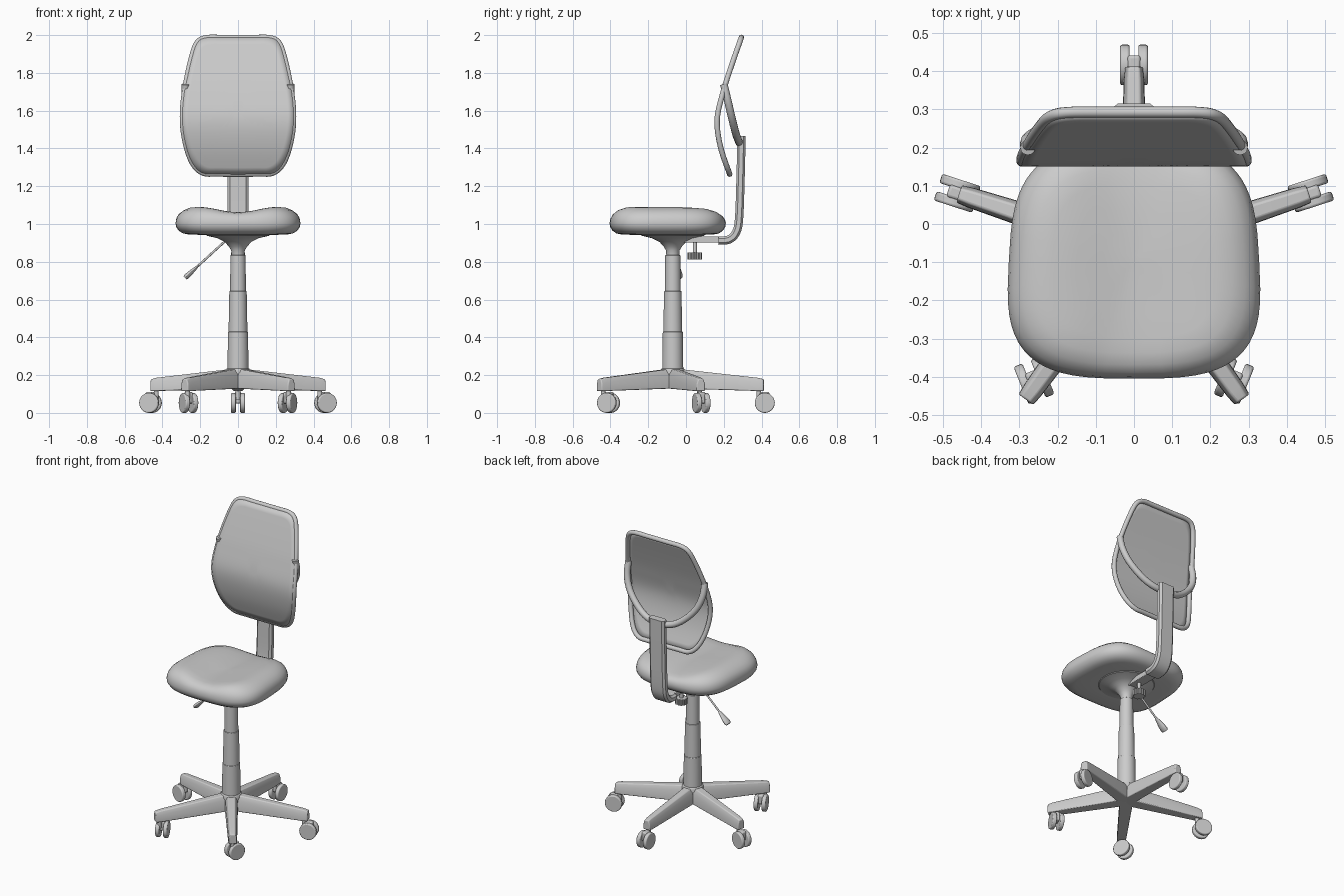
import bpy, bmesh, math
from mathutils import Vector, Matrix

if "Cube" in bpy.data.objects:
    bpy.data.objects.remove(bpy.data.objects["Cube"], do_unlink=True)

grey = bpy.data.materials.new("plain grey")
grey.use_nodes = True
grey.diffuse_color = (0.6, 0.6, 0.6, 1)
grey.node_tree.nodes["Principled BSDF"].inputs["Base Color"].default_value = (0.6, 0.6, 0.6, 1)
COL_Y = -0.07  # column axis


def finish(name, bm, bevel=0.0, angle=35):
    bmesh.ops.recalc_face_normals(bm, faces=bm.faces[:])
    me = bpy.data.meshes.new(name)
    bm.to_mesh(me)
    bm.free()
    me.materials.append(grey)
    ob = bpy.data.objects.new(name, me)
    bpy.context.collection.objects.link(ob)
    if bevel:
        mod = ob.modifiers.new("bevel", 'BEVEL')
        mod.width, mod.segments, mod.limit_method = bevel, 3, 'ANGLE'
    bpy.ops.object.select_all(action='DESELECT')
    bpy.context.view_layer.objects.active = ob
    ob.select_set(True)
    bpy.ops.object.shade_smooth_by_angle(angle=math.radians(angle))
    return ob


def loft(name, rings, bevel=0.0, angle=35):
    """Skin a list of equal closed rings and cap both ends."""
    bm = bmesh.new()
    vs = [[bm.verts.new(p) for p in r] for r in rings]
    n = len(rings[0])
    for a, b in zip(vs, vs[1:]):
        for i in range(n):
            j = (i + 1) % n
            bm.faces.new((a[i], a[j], b[j], b[i]))
    bm.faces.new(vs[0])
    bm.faces.new(vs[-1])
    return finish(name, bm, bevel, angle)


def lathe(name, profile, x=0, y=COL_Y, n=32, bevel=0.0):
    rings = [[(x + r * math.cos(i * math.tau / n), y + r * math.sin(i * math.tau / n), z)
              for i in range(n)] for r, z in profile]
    return loft(name, rings, bevel)


def box(name, centre, size, bevel=0.0, rot=0.0):
    bm = bmesh.new()
    m = Matrix.Translation(centre) @ Matrix.Rotation(rot, 4, 'Z') @ Matrix.Diagonal((*size, 1))
    bmesh.ops.create_cube(bm, size=1, matrix=m)
    return finish(name, bm, bevel)


def spline(pts, closed=False, n=6):
    """Smooth path through the points."""
    p = [Vector(q) for q in pts]
    k = len(p)
    get = lambda i: p[i % k] if closed else p[max(0, min(k - 1, i))]
    out = []
    for i in range(k if closed else k - 1):
        a, b, c, d = (get(i + o) for o in (-1, 0, 1, 2))
        for s in range(n):
            t = s / n
            out.append(0.5 * (2 * b + (c - a) * t + (2 * a - 5 * b + 4 * c - d) * t ** 2
                              + (3 * b - a - 3 * c + d) * t ** 3))
    return out if closed else out + [p[-1]]


def tube(name, pts, r, closed=False):
    cu = bpy.data.curves.new(name, 'CURVE')
    cu.dimensions, cu.bevel_depth, cu.bevel_resolution = '3D', r, 4
    cu.use_fill_caps = True
    sp = cu.splines.new('POLY')
    sp.points.add(len(pts) - 1)
    for q, p in zip(sp.points, pts):
        q.co = (*p, 1)
    sp.use_cyclic_u, sp.use_smooth = closed, True
    cu.materials.append(grey)
    ob = bpy.data.objects.new(name, cu)
    bpy.context.collection.objects.link(ob)
    return ob


# Seat cushion: rounded square rings over a pillow profile, with raised sides
def seat_ring(s, z, saddle):
    ring = []
    for i in range(64):
        a = i * math.tau / 64
        c, d = math.cos(a), math.sin(a)
        u = math.copysign(abs(c) ** 0.62, c) * s
        v = math.copysign(abs(d) ** 0.62, d) * s
        x, y = 0.328 * u * (1 - 0.05 * v), -0.097 + 0.308 * v
        lift = 0.028 * math.sin(min(abs(x) / 0.21, 1.4) * math.pi / 2) ** 2 - 0.02 * max(v, 0) ** 2
        ring.append((x, y, z + saddle * lift))
    return ring


loft("seat_cushion", [seat_ring(*q) for q in (
    (0.05, 0.942, 0), (0.5, 0.942, 0), (0.78, 0.944, 0), (0.88, 0.95, 0), (0.95, 0.965, 0),
    (0.99, 0.985, 0), (1.0, 1.005, 0), (0.985, 1.027, 0.2), (0.95, 1.044, 0.45), (0.88, 1.056, 0.75),
    (0.78, 1.061, 1), (0.65, 1.062, 1), (0.45, 1.062, 1), (0.25, 1.061, 1), (0.05, 1.061, 1))], angle=60)

# Seat mount and gas column
lathe("seat_mount", [(0.175, 0.95), (0.165, 0.938), (0.11, 0.925), (0.07, 0.905), (0.048, 0.88),
                     (0.036, 0.86), (0.034, 0.83)])
lathe("column_top", [(0.04, 0.835), (0.042, 0.64)], bevel=0.003)
lathe("column_middle", [(0.046, 0.645), (0.05, 0.425)], bevel=0.003)
lathe("column_bottom", [(0.053, 0.43), (0.056, 0.2)], bevel=0.003)
lathe("base_hub", [(0.06, 0.236), (0.066, 0.22), (0.06, 0.13)], bevel=0.004)

# Five tapered arms with twin-wheel casters
for k in range(5):
    a = math.radians(90 + 72 * k)
    out, side = Vector((math.cos(a), math.sin(a), 0)), Vector((-math.sin(a), math.cos(a), 0))
    hub = Vector((0, COL_Y, 0))
    rings = []
    for d, w, top, low in ((0, 0.04, 0.236, 0.13), (0.45, 0.027, 0.186, 0.116), (0.482, 0.024, 0.178, 0.116)):
        rings.append([hub + out * d + side * (w * sx) + Vector((0, 0, z))
                      for sx, z in ((-1, low), (1, low), (0.95, top - 0.025), (0.6, top),
                                    (-0.6, top), (-0.95, top - 0.025))])
    loft("base_arm_%d" % (k + 1), rings, bevel=0.005)

    # the two front casters are swivelled
    front = out.y < -0.5
    roll = math.radians(68 if out.x > 0 else 112) if front else a
    pos = Vector((math.copysign(0.262, out.x), -0.41, 0)) if front else hub + out * 0.487
    pivot = hub + out * 0.455
    lathe("caster_stem_%d" % (k + 1), [(0.013, 0.07), (0.013, 0.14)], pivot.x, pivot.y, 16)
    box("caster_hood_%d" % (k + 1), pos + Vector((0, 0, 0.08)), (0.05, 0.034, 0.06), 0.008, roll)
    axle = Vector((-math.sin(roll), math.cos(roll), 0))
    for s in (-1, 1):
        bm = bmesh.new()
        m = (Matrix.Translation(pos + axle * (0.024 * s) + Vector((0, 0, 0.053)))
             @ Matrix.Rotation(roll, 4, 'Z') @ Matrix.Rotation(math.pi / 2, 4, 'X'))
        bmesh.ops.create_cone(bm, cap_ends=True, segments=28, radius1=0.053, radius2=0.053,
                              depth=0.025, matrix=m)
        finish("caster_wheel_%d_%s" % (k + 1, "a" if s < 0 else "b"), bm, 0.006)

# Backrest: curved sheet with a tubular rim
BACK_Y = [0.232, 0.183, 0.165, 0.196, 0.242, 0.293]
back_line = spline([(0, y, 1.262 + 0.145 * i) for i, y in enumerate(BACK_Y)], n=10)


def back_y(z):
    for p, q in zip(back_line, back_line[1:]):
        if z <= q.z:
            return p.y + (q.y - p.y) * (z - p.z) / (q.z - p.z)
    return back_line[-1].y


half = [(0.1, 1.265), (0.19, 1.272), (0.248, 1.335), (0.285, 1.46), (0.294, 1.59),
        (0.277, 1.74), (0.241, 1.9), (0.212, 1.965), (0.165, 1.986), (0.08, 1.987)]
outline = spline([(x, 0, z) for x, z in half] + [(-x, 0, z) for x, z in reversed(half)], True)
tube("backrest_rim", [(p.x, back_y(p.z), p.z) for p in outline], 0.0145, True)
bm = bmesh.new()
rows = []
for s in [i / 10 for i in range(10, 0, -1)]:
    pts = [(p.x * s, 1.62 + (p.z - 1.62) * s) for p in outline]
    rows.append([bm.verts.new((x, back_y(z) - 0.012, z)) for x, z in pts])
for a, b in zip(rows, rows[1:]):
    for i in range(len(a)):
        j = (i + 1) % len(a)
        bm.faces.new((a[i], a[j], b[j], b[i]))
bm.faces.new(rows[-1])
panel = finish("backrest_panel", bm, angle=60)
mod = panel.modifiers.new("thickness", 'SOLIDIFY')
mod.thickness, mod.offset = 0.005, 0

# U-shaped strut behind the backrest
arc = [(0.278, 0.2, 1.74), (0.274, 0.222, 1.65), (0.235, 0.243, 1.56), (0.15, 0.265, 1.475), (0.06, 0.28, 1.435)]
tube("back_strut", spline(arc + [(-x, y, z) for x, y, z in reversed(arc)]), 0.02)

# Bent upright joining the seat and backrest
path = spline([(0, 0.294, 1.465), (0, 0.289, 1.25), (0, 0.281, 1.03), (0, 0.265, 0.955),
               (0, 0.228, 0.918), (0, 0.172, 0.912)])
rings = []
for i, p in enumerate(path):
    t = (path[min(i + 1, len(path) - 1)] - path[max(i - 1, 0)]).normalized()
    nrm = Vector((0, -t.z, t.y)) * 0.022
    rings.append([p + nrm * e + Vector((x, 0, 0)) for x, e in
                  ((-0.055, -0.5), (-0.042, -1), (0.042, -1), (0.055, -0.5),
                   (0.055, 0.5), (0.042, 1), (-0.042, 1), (-0.055, 0.5))])
loft("back_upright", rings, angle=30)
box("upright_plate", (0, 0.07, 0.918), (0.07, 0.24, 0.034), 0.004)

# Ribbed tension knob
lathe("knob_stem", [(0.011, 0.91), (0.011, 0.84)], y=0.047, n=16)
knob = []
for z in (0.812, 0.85):
    knob.append([(r * math.cos(i * math.tau / 48), 0.047 + r * math.sin(i * math.tau / 48), z)
                 for i in range(48) for r in [0.038 if i % 4 < 2 else 0.032]])
loft("tension_knob", knob)

# Height lever with a paddle grip
start, mid, end = Vector((-0.04, -0.05, 0.935)), Vector((-0.215, -0.045, 0.775)), Vector((-0.28, -0.043, 0.715))
tube("lever_rod", [start, mid], 0.006)
axis = (end - mid).normalized()
across = axis.cross(Vector((0, 1, 0))).normalized()
loft("lever_grip", [[mid + (end - mid) * t + across * (w * 0.55 * math.cos(i * math.tau / 16))
                     + Vector((0, w * math.sin(i * math.tau / 16), 0)) for i in range(16)]
                    for t, w in ((-0.1, 0.008), (0.1, 0.014), (0.6, 0.024), (0.9, 0.026), (1, 0.02))])
